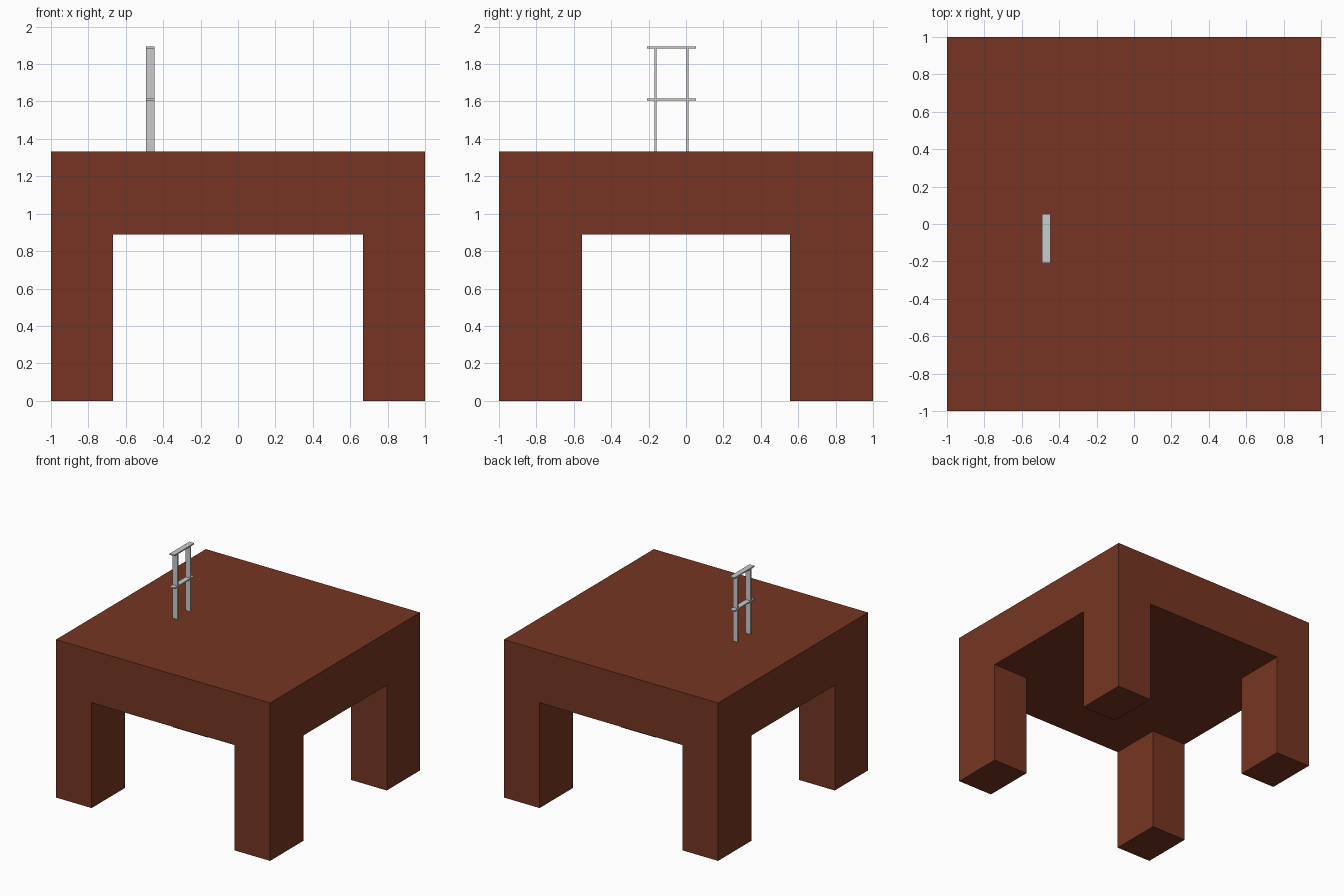
import bpy, bmesh

if "Cube" in bpy.data.objects:
    bpy.data.objects.remove(bpy.data.objects["Cube"])

LEG_X, LEG_Y = 0.333, 0.444
LEG_H, TOP_Z = 0.889, 1.333

# Wooden table: 3x3 grid extruded up into a slab, corner cells extruded down as legs
bm = bmesh.new()
xs = [-1, -1 + LEG_X, 1 - LEG_X, 1]
ys = [-1, -1 + LEG_Y, 1 - LEG_Y, 1]
verts = [[bm.verts.new((x, y, LEG_H)) for x in xs] for y in ys]
corners = []
for j in range(3):
    for i in range(3):
        cell = bm.faces.new((verts[j][i], verts[j][i + 1], verts[j + 1][i + 1], verts[j + 1][i]))
        if i != 1 and j != 1:
            corners.append(cell)


def extrude(faces, dz, keep):
    geom = bmesh.ops.extrude_face_region(bm, geom=faces, use_keep_orig=keep)["geom"]
    moved = [g for g in geom if isinstance(g, bmesh.types.BMVert)]
    bmesh.ops.translate(bm, verts=moved, vec=(0, 0, dz))


extrude(bm.faces[:], TOP_Z - LEG_H, True)
extrude(corners, -LEG_H, False)
bmesh.ops.recalc_face_normals(bm, faces=bm.faces)
bmesh.ops.dissolve_limit(bm, angle_limit=0.01, verts=bm.verts, edges=bm.edges)
mesh = bpy.data.meshes.new("table")
bm.to_mesh(mesh)
bm.free()
table = bpy.data.objects.new("table", mesh)
bpy.context.collection.objects.link(table)
wood = bpy.data.materials.new("brown_wood")
wood.diffuse_color = (0.18, 0.036, 0.016, 1)
wood.use_nodes = True
wood.node_tree.nodes["Principled BSDF"].inputs["Base Color"].default_value = wood.diffuse_color
mesh.materials.append(wood)


# Small grey rack standing on the table
def box(name, center, size):
    bpy.ops.mesh.primitive_cube_add(size=1, location=center)
    ob = bpy.context.object
    ob.name = name
    ob.scale = size
    bpy.ops.object.transform_apply(location=False, rotation=False, scale=True)


RX, RY, WIDTH, THICK = -0.469, -0.078, 0.045, 0.011
RAIL_TOP = 1.888
for side, s in (("front", -1), ("back", 1)):
    box(side + "_post", (RX, RY + s * 0.0855, (TOP_Z + RAIL_TOP) / 2),
        (WIDTH, THICK, RAIL_TOP - TOP_Z))
for name, z in (("middle_rail", 1.61), ("top_rail", RAIL_TOP)):
    box(name, (RX, RY, z), (WIDTH, 0.263, THICK))
